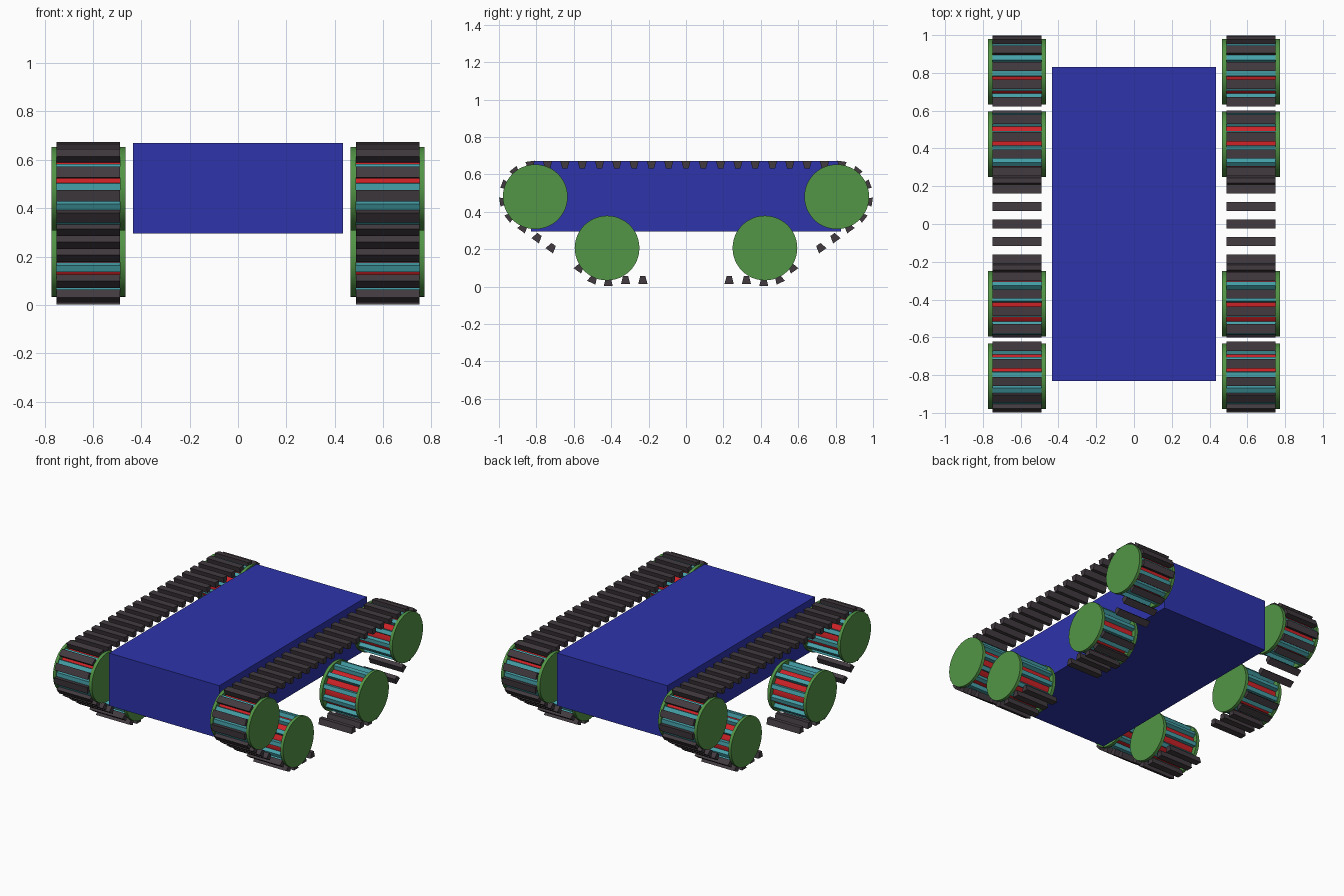
import bpy, bmesh, math

if "Cube" in bpy.data.objects:
    bpy.data.objects.remove(bpy.data.objects["Cube"])


def material(name, rgb):
    m = bpy.data.materials.new(name)
    m.diffuse_color = (*rgb, 1.0)
    m.use_nodes = True
    m.node_tree.nodes["Principled BSDF"].inputs["Base Color"].default_value = m.diffuse_color
    return m


BLUE = material("hull blue", (0.027, 0.034, 0.41))
GREEN = material("flange green", (0.084, 0.30, 0.061))
TEAL = material("sprocket teal", (0.058, 0.35, 0.39))
RED = material("drum red", (0.61, 0.016, 0.02))
DARK = material("track dark grey", (0.054, 0.043, 0.051))


def prism(bm, profile, x0, x1):
    """Extrude a (y, z) outline from x0 to x1."""
    a = [bm.verts.new((x0, y, z)) for y, z in profile]
    b = [bm.verts.new((x1, y, z)) for y, z in profile]
    bm.faces.new(a)
    bm.faces.new(b[::-1])
    n = len(a)
    for i in range(n):
        j = (i + 1) % n
        bm.faces.new((a[j], a[i], b[i], b[j]))


def part(name, mat, prisms, smooth=False):
    bm = bmesh.new()
    for profile, x0, x1 in prisms:
        prism(bm, profile, x0, x1)
    bmesh.ops.recalc_face_normals(bm, faces=bm.faces[:])
    me = bpy.data.meshes.new(name)
    bm.to_mesh(me)
    bm.free()
    me.materials.append(mat)
    ob = bpy.data.objects.new(name, me)
    bpy.context.collection.objects.link(ob)
    if smooth:
        bpy.ops.object.select_all(action='DESELECT')
        ob.select_set(True)
        bpy.context.view_layer.objects.active = ob
        bpy.ops.object.shade_smooth_by_angle(angle=math.radians(30))
    return ob


def circle(cy, cz, r, n=48):
    return [(cy + r * math.cos(2 * math.pi * i / n),
             cz + r * math.sin(2 * math.pi * i / n)) for i in range(n)]


def block(py, pz, ny, nz, bottom, top, half_bottom, half_top):
    """Trapezoid at a point, pointing along the normal (ny, nz)."""
    ty, tz = -nz, ny
    corners = ((bottom, -half_bottom), (bottom, half_bottom),
               (top, half_top), (top, -half_top))
    return [(py + ny * h + ty * w, pz + nz * h + tz * w) for h, w in corners]


# Wheel layout on the front half (y < 0)
UPPER, LOWER = (-0.806, 0.48), (-0.422, 0.206)
PITCH = 0.0925
R = PITCH * 12 / (2 * math.pi)   # track runs at the 12-tooth pitch radius
X0, X1 = 0.489, 0.750            # track width
F0, F1 = 0.466, 0.772            # outer faces of flanges


def track_point(s):
    """Position and outward normal at distance s from the middle of the top run."""
    if s < -UPPER[0]:
        return -s, UPPER[1] + R, 0, 1
    s += UPPER[0]
    dy, dz = LOWER[0] - UPPER[0], LOWER[1] - UPPER[1]
    run = math.hypot(dy, dz)
    turn = math.pi - math.atan2(dy, -dz) + math.pi / 2 - math.pi / 2
    turn = math.pi / 2 + math.atan2(dy, -dz)
    if s < turn * R:
        a = math.pi / 2 + s / R
        return UPPER[0] + R * math.cos(a), UPPER[1] + R * math.sin(a), math.cos(a), math.sin(a)
    s -= turn * R
    a = math.pi / 2 + turn
    ny, nz = math.cos(a), math.sin(a)
    if s < run:
        t = s / run
        return UPPER[0] + dy * t + R * ny, UPPER[1] + dz * t + R * nz, ny, nz
    s -= run
    rest = math.pi - turn
    if s < rest * R:
        a += s / R
        return LOWER[0] + R * math.cos(a), LOWER[1] + R * math.sin(a), math.cos(a), math.sin(a)
    return LOWER[0] + s - rest * R - 0.011, LOWER[1] - R, 0, -1


# Track pads, with the open gaps in the slanted and bottom runs
pads = []
for i in range(23):
    if i == 17:
        continue
    y, z, ny, nz = track_point(i * PITCH)
    sag = 0.012 if i in (19, 20) else 0.0
    pad = block(y, z, ny, nz, -0.026 + sag, 0.015 + sag, 0.014, 0.0245)
    pads.append(pad)
    if i:
        pads.append([(-py, pz) for py, pz in pad])

# Hull
part("hull", BLUE, [([(-0.83, 0.295), (0.83, 0.295), (0.83, 0.67), (-0.83, 0.67)],
                     -0.434, 0.434)])

for side, sx in (("right", 1), ("left", -1)):
    part(side + "_track_pads", DARK, [(p, sx * X0, sx * X1) for p in pads])
    for end, sy in (("front", 1), ("back", -1)):
        for level, (cy, cz), phase in (("upper", UPPER, 3), ("lower", LOWER, 10)):
            name = f"{side}_{end}_{level}_"
            cy *= sy
            # Flange discs
            disc = circle(cy, cz, 0.173)
            part(name + "flanges", GREEN,
                 [(disc, sx * F0, sx * X0), (disc, sx * X1, sx * F1)], True)
            # Drum between flanges
            part(name + "drum", RED, [(circle(cy, cz, 0.14), sx * X0, sx * X1)], True)
            # Sprocket teeth
            teeth = []
            for k in range(12):
                a = math.radians(phase + 30 * k)
                teeth.append((block(cy, cz, -sy * math.cos(a), math.sin(a),
                                    0.13, 0.166, 0.019, 0.014), sx * X0, sx * X1))
            part(name + "sprocket_teeth", TEAL, teeth)
